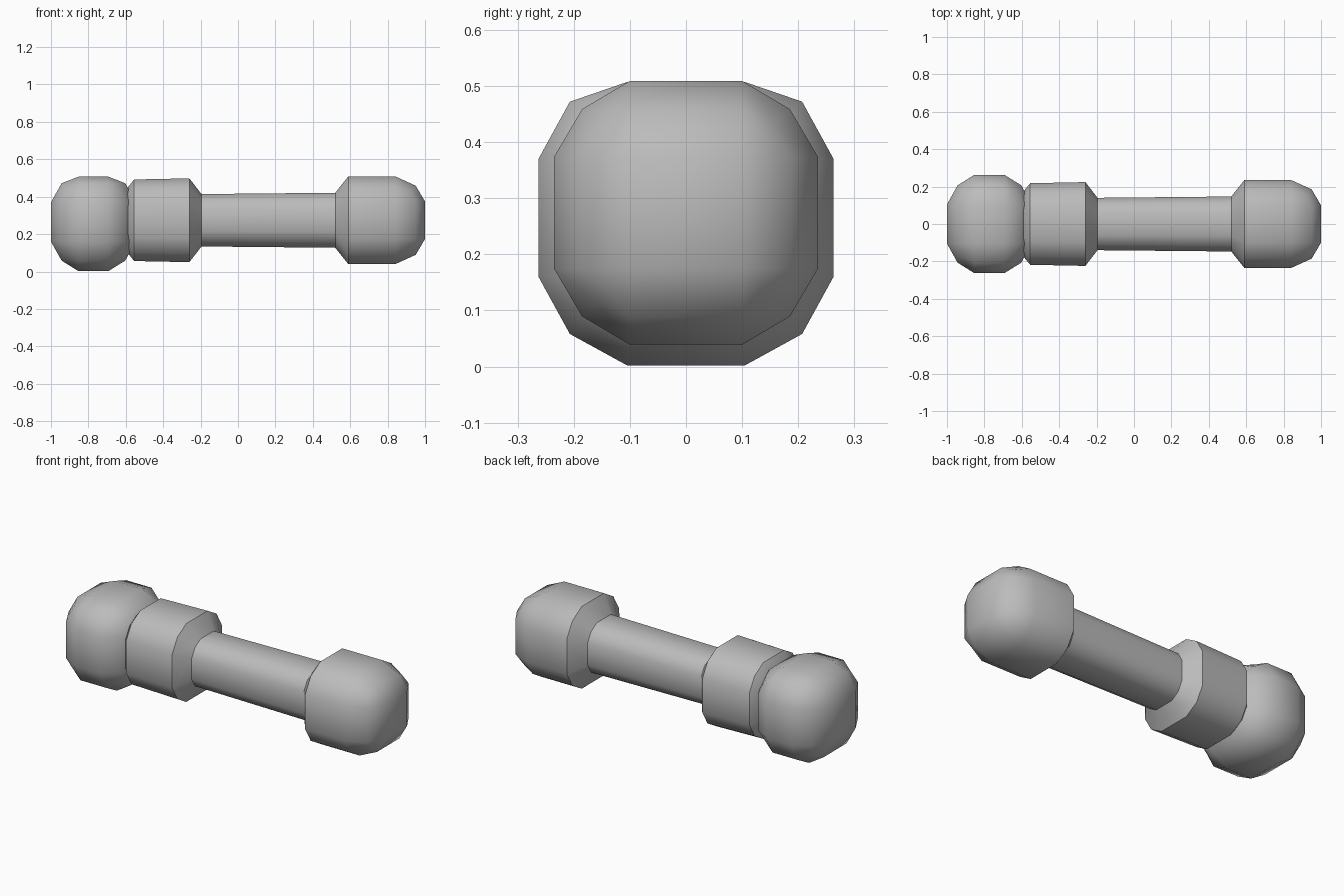
import bpy, bmesh, math
from mathutils import Vector

cube = bpy.data.objects.get("Cube")
if cube:
    bpy.data.objects.remove(cube, do_unlink=True)

grey = bpy.data.materials.new("plain_grey")
grey.use_nodes = True
colour = (0.5, 0.5, 0.5, 1)
grey.diffuse_color = colour
grey.node_tree.nodes["Principled BSDF"].inputs["Base Color"].default_value = colour


def rounded_block(center, half, flat, mid, corner):
    """Block with two-step rounded edges: flat, edge and corner offsets per axis."""
    bm = bmesh.new()
    bmesh.ops.create_cube(bm, size=2)
    bmesh.ops.subdivide_edges(bm, edges=bm.edges[:], cuts=2, use_grid_fill=True)
    for v in bm.verts:
        outer = [abs(c) > 0.9 for c in v.co]
        level = (half, mid, corner)[sum(outer) - 1]
        v.co = Vector([center[i] + math.copysign(level[i] if outer[i] else flat[i], v.co[i])
                       for i in range(3)])
    return bm


def finish(bm, name):
    bmesh.ops.recalc_face_normals(bm, faces=bm.faces[:])
    mesh = bpy.data.meshes.new(name)
    bm.to_mesh(mesh)
    bm.free()
    mesh.materials.append(grey)
    obj = bpy.data.objects.new(name, mesh)
    bpy.context.collection.objects.link(obj)
    bpy.ops.object.select_all(action='DESELECT')
    obj.select_set(True)
    bpy.context.view_layer.objects.active = obj
    bpy.ops.object.shade_smooth_by_angle(angle=math.radians(40))


# Ball end, with a slightly flattened crown
ball = rounded_block((-0.773, 0, 0.265), (0.227, 0.263, 0.263), (0.08, 0.105, 0.105),
                     (0.17, 0.207, 0.207), (0.145, 0.175, 0.175))
for v in ball.verts:
    v.co.z = min(v.co.z, 0.507)
finish(ball, "ball_end")

# Domed end: its inner side is narrowed to the shaft outline
axis_z = 0.274
body = rounded_block((0.715, 0, axis_z), (0.285, 0.235, 0.235), (0.125, 0.1, 0.1),
                     (0.235, 0.185, 0.185), (0.205, 0.158, 0.158))
side = [f for f in body.faces if f.normal.x < -0.9 or f.calc_center_median().x < 0.52]
rim = {v for f in side for v in f.verts}
for v in rim:
    y, z = v.co.y, v.co.z - axis_z
    r = 0.147
    big_y, big_z = abs(y) > 0.12, abs(z) > 0.12
    size = 0.79 if big_y and big_z else 1.0
    v.co = (0.52, math.copysign(r * (size if big_y else 0.43), y),
            axis_z + math.copysign(r * (size if big_z else 0.43), z))
face = bmesh.ops.dissolve_faces(body, faces=side)["region"][0]

# Shaft, collar and neck continue from that outline
radius = 0.147
for x, r in ((-0.195, 0.14), (-0.26, 0.224), (-0.555, 0.218), (-0.615, 0.145)):
    face = bmesh.ops.extrude_discrete_faces(body, faces=[face])["faces"][0]
    for v in face.verts:
        v.co = (x, v.co.y * r / radius, axis_z + (v.co.z - axis_z) * r / radius)
    radius = r
finish(body, "shaft_with_collar_and_cap")
